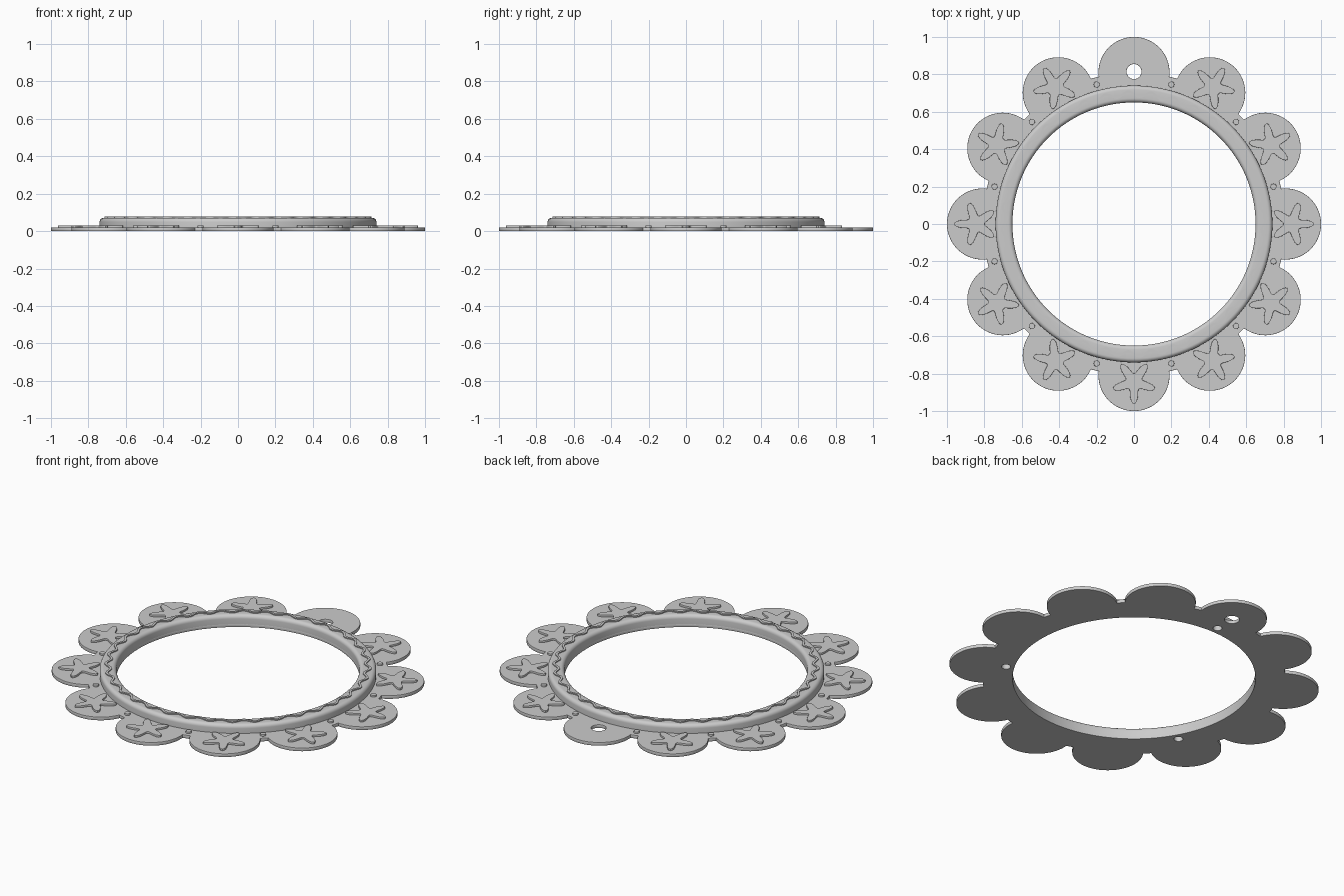
import bpy
import bmesh
from math import sin, cos, pi, tau, acos

if "Cube" in bpy.data.objects:
    bpy.data.objects.remove(bpy.data.objects["Cube"])

PETALS = 12
PETAL_R, PETAL_C = 0.19, 0.81      # petal radius and distance from the middle
INNER, OUTER = 0.65, 0.74          # raised ring
PLATE_TOP, RING_TOP = 0.02, 0.071
MAGNET_R = 0.695
MAGNET_ANGLES = [pi / 2 + i * tau / 3 for i in range(3)]

grey = bpy.data.materials.new("plain grey")
grey.use_nodes = True
colour = (0.6, 0.6, 0.6, 1)
grey.diffuse_color = colour
grey.node_tree.nodes["Principled BSDF"].inputs["Base Color"].default_value = colour


def polar(r, a, cx=0, cy=0):
    return (cx + r * cos(a), cy + r * sin(a))


def circle(r, n, cx=0, cy=0):
    return [polar(r, tau * i / n, cx, cy) for i in range(n)]


def activate(obj):
    bpy.ops.object.select_all(action='DESELECT')
    obj.select_set(True)
    bpy.context.view_layer.objects.active = obj


def slab(name, outlines, z0, z1, bevel=0.0):
    """Flat filled shape; outlines inside other outlines become holes."""
    curve = bpy.data.curves.new(name, 'CURVE')
    curve.dimensions = '2D'
    curve.fill_mode = 'BOTH'
    curve.extrude = (z1 - z0) / 2 - bevel
    curve.bevel_depth = bevel
    curve.offset = -bevel
    curve.bevel_resolution = 1
    for points in outlines:
        spline = curve.splines.new('POLY')
        spline.points.add(len(points) - 1)
        for p, (x, y) in zip(spline.points, points):
            p.co = (x, y, 0, 1)
        spline.use_cyclic_u = True
    obj = bpy.data.objects.new(name, curve)
    obj.location.z = (z0 + z1) / 2
    bpy.context.collection.objects.link(obj)
    activate(obj)
    bpy.ops.object.convert(target='MESH')
    obj = bpy.context.object
    obj.data.materials.clear()
    obj.data.materials.append(grey)
    bpy.ops.object.shade_smooth_by_angle(angle=pi / 6)
    return obj


# Scalloped base plate with the opening, hanging hole and magnet holes
scallops = []
sweep = acos(-PETAL_R / (2 * PETAL_C))
for k in range(PETALS):
    a = k * tau / PETALS
    centre = polar(PETAL_C, a)
    scallops += [polar(PETAL_R, a + sweep * (i / 20 - 1), *centre) for i in range(41)]
    scallops.append(polar(PETAL_C, a + pi / PETALS))
magnet_spots = [polar(MAGNET_R, a) for a in MAGNET_ANGLES]
slab("base_plate",
     [scallops, circle(INNER, 128), circle(0.04, 32, 0, 0.815)]
     + [circle(0.024, 24, *spot) for spot in magnet_spots],
     0, PLATE_TOP, 0.002)

# Raised ring, turned from a rounded section
round_r = 0.022
section = [(INNER, PLATE_TOP - 0.003)]
for cx, start in ((INNER + round_r, pi), (OUTER - round_r, pi / 2)):
    section += [polar(round_r, start - i * pi / 12, cx, RING_TOP - round_r) for i in range(7)]
section.append((OUTER, PLATE_TOP - 0.003))
bm = bmesh.new()
loops = [[bm.verts.new((*polar(r, tau * i / 128), z)) for r, z in section] for i in range(128)]
for i, loop in enumerate(loops):
    following = loops[(i + 1) % len(loops)]
    for j in range(len(section)):
        n = (j + 1) % len(section)
        bm.faces.new((loop[j], following[j], following[n], loop[n]))
bmesh.ops.recalc_face_normals(bm, faces=bm.faces)
mesh = bpy.data.meshes.new("raised_ring")
bm.to_mesh(mesh)
bm.free()
mesh.materials.append(grey)
ring = bpy.data.objects.new("raised_ring", mesh)
bpy.context.collection.objects.link(ring)

# Blind magnet pockets continue up into the ring
pockets = slab("magnet_pocket_cutter", [circle(0.024, 24, *s) for s in magnet_spots], -0.01, 0.055)
activate(pockets)
bpy.ops.object.mode_set(mode='EDIT')
bpy.ops.mesh.select_all(action='SELECT')
bpy.ops.mesh.remove_doubles(threshold=0.0001)
bpy.ops.mesh.normals_make_consistent(inside=False)
bpy.ops.object.mode_set(mode='OBJECT')
cut = ring.modifiers.new("pockets", 'BOOLEAN')
cut.operation = 'DIFFERENCE'
cut.solver = 'EXACT'
cut.object = pockets
activate(ring)
bpy.ops.object.modifier_apply(modifier=cut.name)
bpy.ops.object.shade_smooth_by_angle(angle=pi / 6)
bpy.data.objects.remove(pockets)


# Wavy ribbon on top of the ring
def wave(r):
    return [polar(r + 0.013 * sin(36 * a), a) for a in (tau * i / 432 for i in range(432))]


slab("wavy_ribbon", [wave(0.702), wave(0.688)], RING_TOP - 0.015, RING_TOP + 0.006)


# Five-armed flowers on every petal but the one with the hanging hole
def flower(cx, cy, turn):
    return [polar(0.076 + 0.036 * cos(5 * t) + 0.006 * cos(10 * t), t + turn, cx, cy)
            for t in (tau * i / 80 for i in range(80))]


for k in range(PETALS):
    a = k * tau / PETALS
    if k != 3:
        slab(f"petal_flower_{k}", [flower(*polar(PETAL_C + 0.035, a), a)],
             PLATE_TOP - 0.003, 0.031, 0.002)
    # Small stud in the notch beside each petal
    slab(f"notch_stud_{k}", [circle(0.016, 20, *polar(0.772, a + pi / PETALS))],
         PLATE_TOP - 0.003, 0.03, 0.002)
